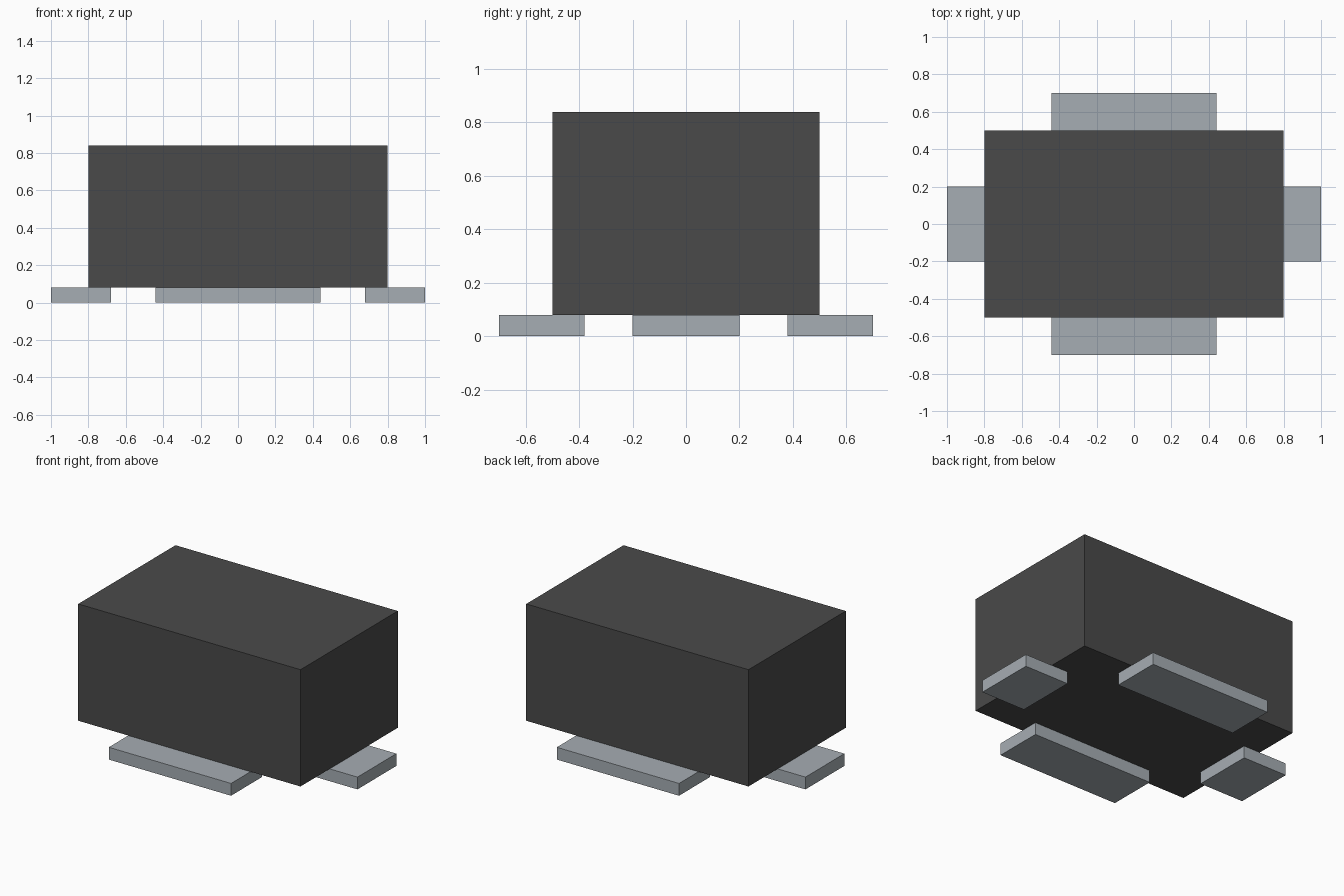
import bpy

cube = bpy.data.objects.get("Cube")
if cube:
    bpy.data.objects.remove(cube, do_unlink=True)


def material(name, rgb):
    mat = bpy.data.materials.new(name)
    mat.use_nodes = True
    mat.diffuse_color = (*rgb, 1)
    mat.node_tree.nodes["Principled BSDF"].inputs["Base Color"].default_value = (*rgb, 1)
    return mat


def box(name, center, size, mat):
    bpy.ops.mesh.primitive_cube_add(size=1, location=center)
    obj = bpy.context.object
    obj.name = name
    obj.scale = size
    bpy.ops.object.transform_apply(location=False, rotation=False, scale=True)
    obj.data.materials.append(mat)
    return obj


charcoal = material("charcoal plastic", (0.068, 0.068, 0.068))
metal = material("grey metal", (0.381, 0.418, 0.451))

PAD_H = 0.08
BODY_H = 0.76

# Package body resting on the pads
box("body", (0, 0, PAD_H + BODY_H / 2), (1.6, 1.0, BODY_H), charcoal)

# Flat contact pads, tucked under each side of the body
for name, sign in (("left_pad", 1), ("right_pad", -1)):
    box(name, (sign * 0.84, 0, PAD_H / 2), (0.32, 0.4, PAD_H), metal)
for name, sign in (("back_pad", 1), ("front_pad", -1)):
    box(name, (0, sign * 0.54, PAD_H / 2), (0.88, 0.32, PAD_H), metal)
